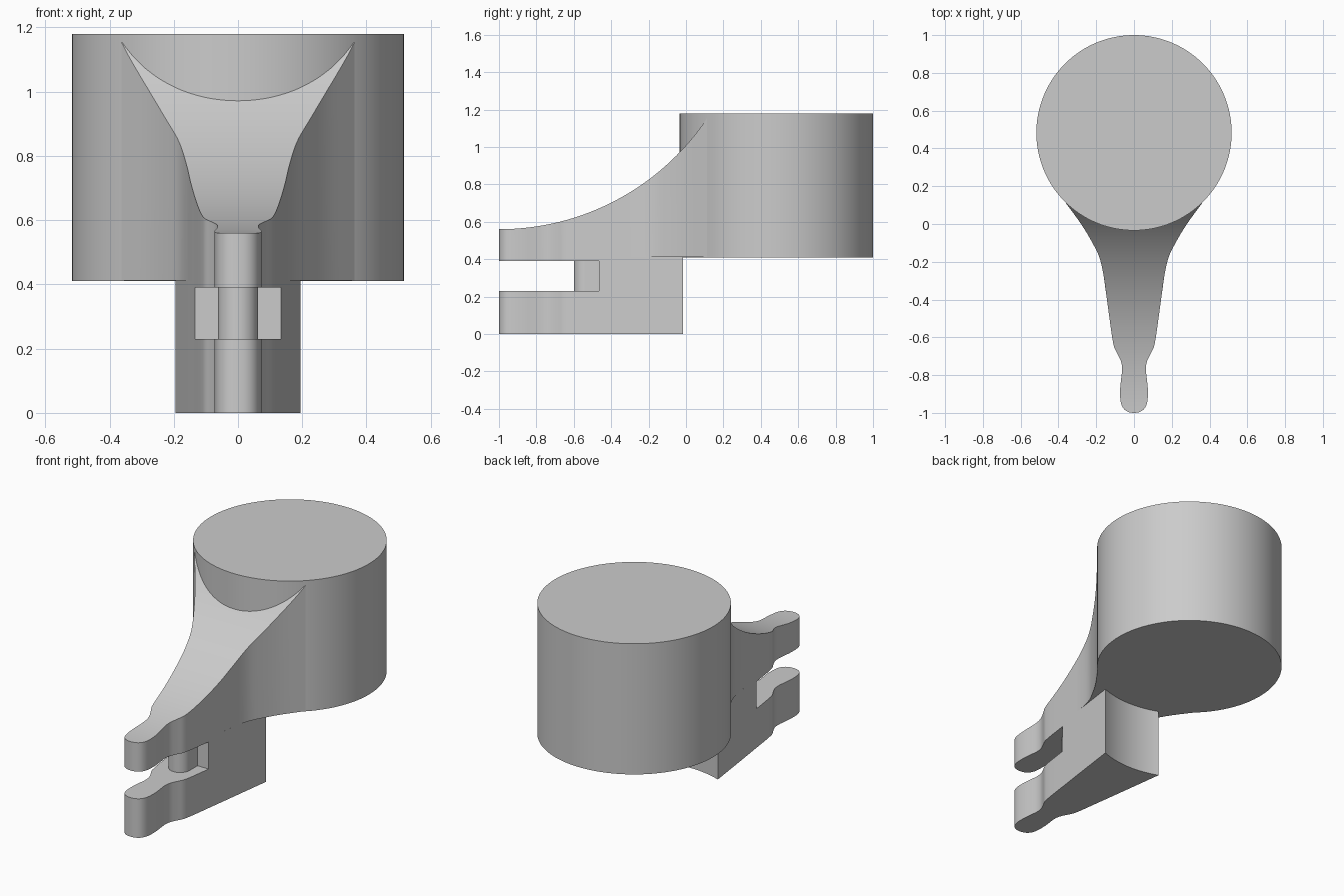
import bpy, bmesh, math
from mathutils import Vector

cube = bpy.data.objects.get("Cube")
if cube:
    bpy.data.objects.remove(cube, do_unlink=True)

grey = bpy.data.materials.new("plain_grey")
grey.use_nodes = True
grey.diffuse_color = (0.6, 0.6, 0.6, 1)
grey.node_tree.nodes["Principled BSDF"].inputs["Base Color"].default_value = (0.6, 0.6, 0.6, 1)

CENTRE_Y, RADIUS = 0.483, 0.517
JOIN = 0.412          # height where the arm meets the fork


def activate(obj):
    bpy.ops.object.select_all(action="DESELECT")
    obj.select_set(True)
    bpy.context.view_layer.objects.active = obj


def finish(bm, name, smooth=True):
    bmesh.ops.recalc_face_normals(bm, faces=bm.faces[:])
    mesh = bpy.data.meshes.new(name)
    bm.to_mesh(mesh)
    bm.free()
    mesh.materials.append(grey)
    obj = bpy.data.objects.new(name, mesh)
    bpy.context.collection.objects.link(obj)
    if smooth:
        activate(obj)
        bpy.ops.object.shade_smooth_by_angle(angle=math.radians(30))
    return obj


def smooth_path(points, steps=4):
    """Catmull-Rom curve through the points."""
    p = [Vector(q) for q in points]
    p = [Vector((-p[1].x, p[1].y))] + p + [2 * p[-1] - p[-2]]
    path = []
    for a, b, c, d in zip(p, p[1:], p[2:], p[3:]):
        for i in range(steps):
            t = i / steps
            path.append(0.5 * (2 * b + (c - a) * t + (2 * a - 5 * b + 4 * c - d) * t ** 2
                               + (3 * b - a - 3 * c + d) * t ** 3))
    path.append(p[-2])
    return [(q.x, q.y) for q in path]


def mirrored_solid(name, half, bottom, top, strips=False):
    """Extrude a half outline, mirrored in x, from bottom up to top(y)."""
    left = [q for q in reversed(half) if abs(q[0]) > 1e-6]
    ring = half + [(-x, y) for x, y in left]
    n = len(ring)
    bm = bmesh.new()
    low = [bm.verts.new((x, y, bottom)) for x, y in ring]
    high = [bm.verts.new((x, y, top(y))) for x, y in ring]
    bm.faces.new(low)
    for i in range(n):
        j = (i + 1) % n
        bm.faces.new((low[i], low[j], high[j], high[i]))
    if strips:
        bm.faces.new((high[0], high[1], high[-1]))
        for i in range(1, len(half) - 1):
            bm.faces.new((high[i], high[i + 1], high[n - i - 1], high[n - i]))
    else:
        bm.faces.new(high)
    return finish(bm, name)


def arm_top(y):
    r = 1.34
    return 0.56 + r - math.sqrt(r * r - (y + 1) ** 2)


# Rounded tip, narrow neck and tapering sides shared by arm and fork
tip = [(0, -1), (0.035, -0.993), (0.06, -0.97), (0.072, -0.93), (0.073, -0.87),
       (0.068, -0.82), (0.063, -0.77), (0.068, -0.73), (0.086, -0.69),
       (0.104, -0.655), (0.113, -0.615), (0.12, -0.57)]
taper = [(0.12 + 0.137 * d, -0.57 + d) for d in (0.1, 0.2, 0.29)]

# Drum
bm = bmesh.new()
bmesh.ops.create_cone(bm, cap_ends=True, segments=128, radius1=RADIUS, radius2=RADIUS, depth=0.77)
bmesh.ops.translate(bm, verts=bm.verts[:], vec=(0, CENTRE_Y, 0.795))
finish(bm, "drum")

# Sweeping upper arm that flares onto the drum
flare = [(0.182, -0.18), (0.22, -0.1), (0.28, 0), (0.362, 0.112)]
mirrored_solid("upper_arm", smooth_path(tip + taper + flare), JOIN, arm_top, strips=True)

# Lower fork with a hollow curved back
back = []
curve = 0.537
for i in range(13):
    x = 0.195 * (1 - i / 12)
    back.append((x, CENTRE_Y - math.sqrt(curve ** 2 - x * x)))
fork = mirrored_solid("lower_fork", smooth_path(tip + taper) + back, 0, lambda y: JOIN)

# Slot between the two prongs
bm = bmesh.new()
bmesh.ops.create_cube(bm, size=1)
bmesh.ops.scale(bm, verts=bm.verts[:], vec=(0.8, 0.735, 0.16))
bmesh.ops.translate(bm, verts=bm.verts[:], vec=(0, -0.8325, 0.31))
cutter = finish(bm, "slot_cutter", smooth=False)
cutter.hide_render = True
cut = fork.modifiers.new("slot", "BOOLEAN")
cut.operation = "DIFFERENCE"
cut.solver = "EXACT"
cut.object = cutter
activate(fork)
bpy.ops.object.modifier_apply(modifier=cut.name)
bpy.data.objects.remove(cutter, do_unlink=True)
activate(fork)
bpy.ops.object.shade_smooth_by_angle(angle=math.radians(30))

# Round-fronted pin at the back of the slot
pin = [(0.062 * math.sin(a), -0.538 - 0.062 * math.cos(a))
       for a in (math.pi / 2 * i / 12 for i in range(13))]
mirrored_solid("slot_pin", pin + [(0.062, -0.46)], 0.225, lambda y: 0.395)
